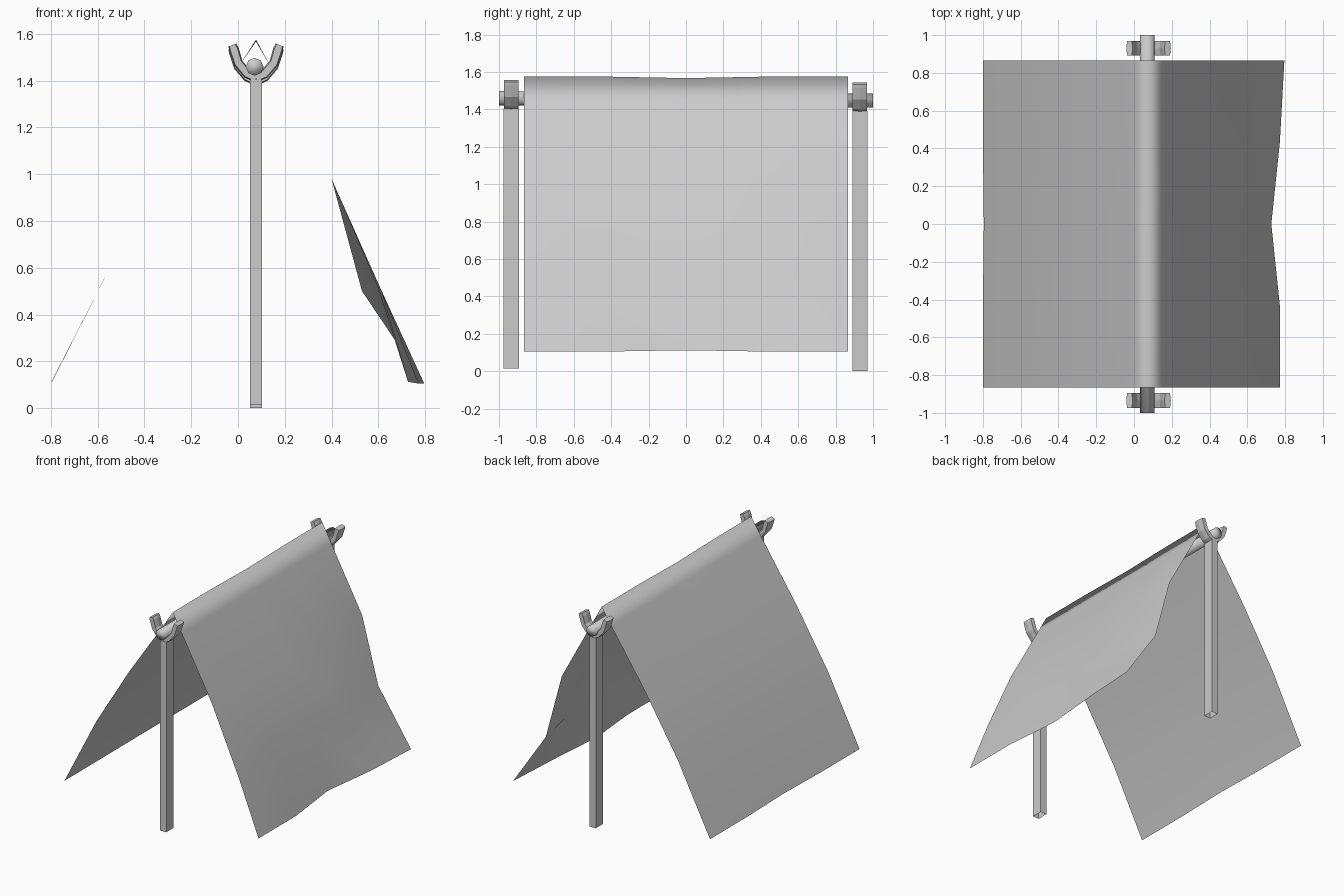
import bpy, bmesh
from mathutils import Vector

if "Cube" in bpy.data.objects:
    bpy.data.objects.remove(bpy.data.objects["Cube"])

CX = 0.077  # x of the ridge, pole and posts


def add_object(name, bm, smooth=False):
    bmesh.ops.recalc_face_normals(bm, faces=bm.faces)
    me = bpy.data.meshes.new(name)
    bm.to_mesh(me)
    bm.free()
    ob = bpy.data.objects.new(name, me)
    bpy.context.collection.objects.link(ob)
    for p in me.polygons:
        p.use_smooth = smooth
    return ob


def loft(bm, rings, cap_start=True, cap_end=True):
    vs = [[bm.verts.new(c) for c in r] for r in rings]
    n = len(vs[0])
    for a, b in zip(vs, vs[1:]):
        for i in range(n):
            j = (i + 1) % n
            bm.faces.new((a[i], a[j], b[j], b[i]))
    if cap_start:
        bm.faces.new(vs[0][::-1])
    if cap_end:
        bm.faces.new(vs[-1])


# Draped cloth: one cross profile repeated over five rows, with small sags
profile = [(-0.80, 0.107), (-0.54, 0.615), (-0.28, 1.04), (0.0, 1.455),
           (CX, 1.575), (0.15, 1.44), (0.40, 0.98), (0.61, 0.51), (0.772, 0.105)]
rows = [-0.865, -0.43, 0.0, 0.43, 0.865]
offsets = {(2, 0): (0.005, 0.005), (2, 4): (0, -0.008), (2, 7): (-0.01, 0),
           (2, 8): (-0.045, 0.007), (4, 7): (-0.08, -0.01), (4, 8): (0.024, 0)}
bm = bmesh.new()
grid = []
for r, y in enumerate(rows):
    line = []
    for c, (x, z) in enumerate(profile):
        dx, dz = offsets.get((r, c), (0, 0))
        line.append(bm.verts.new((x + dx, y, z + dz)))
    grid.append(line)
for a, b in zip(grid, grid[1:]):
    for c in range(len(profile) - 1):
        bm.faces.new((a[c], a[c + 1], b[c + 1], b[c]))
add_object("tent_cloth", bm, True)

# Ridge pole: eight-sided, slightly lower at the back
bpy.ops.mesh.primitive_cylinder_add(vertices=8, radius=0.038, depth=2.0)
pole = bpy.context.object
pole.name = "ridge_pole"
for v in pole.data.vertices:
    x, y, z = v.co
    v.co = (CX - 0.006 + x, z, 1.453 + y - 0.006 * z)
for p in pole.data.polygons:
    p.use_smooth = True
pole.data.update()

# Forked posts: square shaft, open underneath, with two curved prongs
path = [Vector((0.0, 1.402)), Vector((0.037, 1.421)),
        Vector((0.076, 1.467)), Vector((0.094, 1.525)), Vector((0.101, 1.544))]
section = [(-1, 0), (-0.75, 0.039), (0.75, 0.039), (1, 0), (0.75, -0.039), (-0.75, -0.039)]
half = [0.018, 0.020, 0.020, 0.021, 0.018]

for name, y0, dz in (("front", -0.935, 0.014), ("back", 0.93, 0.0)):
    bm = bmesh.new()
    loft(bm, [[(CX + sx * 0.026, y0 + sy * 0.041, z + dz)
               for sx, sy in ((-1, -1), (1, -1), (1, 1), (-1, 1))]
              for z in (0.0, 1.39)], cap_start=False)
    add_object(name + "_post", bm)

    bm = bmesh.new()
    for side in (-1, 1):
        rings = []
        for i, p in enumerate(path):
            t = (path[min(i + 1, 4)] - path[max(i - 1, 0)]).normalized()
            nrm = Vector((-t.y, t.x))
            rings.append([(CX + side * (p.x + nrm.x * u * half[i]), y0 + v,
                           p.y + nrm.y * u * half[i] + dz - 0.006)
                          for u, v in section])
        loft(bm, rings)
    add_object(name + "_fork", bm)
